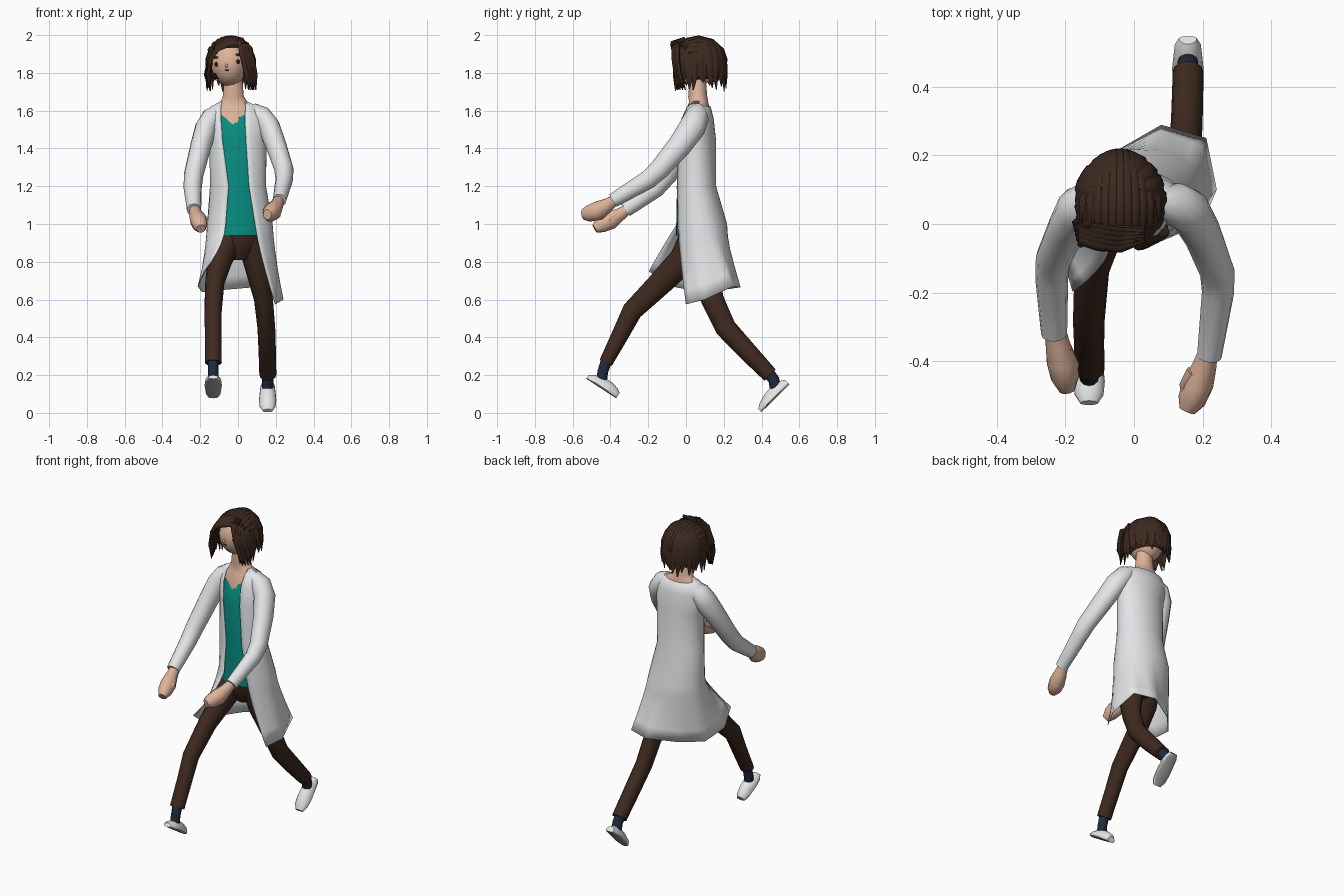
import bpy, bmesh, math, random
from mathutils import Vector

random.seed(4)
cube = bpy.data.objects.get("Cube")
if cube:
    bpy.data.objects.remove(cube, do_unlink=True)


def material(name, r, g, b):
    mat = bpy.data.materials.new(name)
    mat.use_nodes = True
    mat.diffuse_color = (r, g, b, 1)
    shader = mat.node_tree.nodes["Principled BSDF"]
    shader.inputs["Base Color"].default_value = (r, g, b, 1)
    shader.inputs["Roughness"].default_value = 0.8
    return mat


SKIN = material("skin", 0.73, 0.455, 0.325)
HAIR = material("dark brown hair", 0.046, 0.022, 0.014)
COAT = material("white coat", 0.77, 0.78, 0.8)
SHIRT = material("teal shirt", 0.002, 0.27, 0.22)
TROUSERS = material("brown trousers", 0.05, 0.023, 0.014)
SOCK = material("navy sock", 0.014, 0.024, 0.05)
SHOE = material("white shoe", 0.85, 0.85, 0.86)
SOLE = material("grey sole", 0.42, 0.42, 0.42)
DARK = material("dark eye", 0.012, 0.008, 0.007)


def finish(name, bm, *mats, sharp=50):
    bmesh.ops.recalc_face_normals(bm, faces=bm.faces)
    mesh = bpy.data.meshes.new(name)
    bm.to_mesh(mesh)
    bm.free()
    for mat in mats:
        mesh.materials.append(mat)
    mesh.shade_smooth()
    mesh.set_sharp_from_angle(angle=math.radians(sharp))
    obj = bpy.data.objects.new(name, mesh)
    bpy.context.collection.objects.link(obj)
    return obj


def loft(rings, closed=True, caps=True):
    """Skin a list of equal-length point rings."""
    bm = bmesh.new()
    rows = [[bm.verts.new(p) for p in ring] for ring in rings]
    count = len(rows[0])
    for low, high in zip(rows, rows[1:]):
        for i in range(count if closed else count - 1):
            j = (i + 1) % count
            bm.faces.new((low[i], low[j], high[j], high[i]))
    if caps:
        bm.faces.new(rows[0])
        bm.faces.new(rows[-1])
    return bm


def tube(name, mat, stations, hint=(1, 0, 0), sides=12):
    """Elliptical tube through (x, y, z, half width, half depth) stations."""
    pts = [Vector(s[:3]) for s in stations]
    rings = []
    for i, s in enumerate(stations):
        t = (pts[min(i + 1, len(pts) - 1)] - pts[max(i - 1, 0)]).normalized()
        side = Vector(hint)
        side = (side - t * side.dot(t)).normalized()
        up = t.cross(side)
        angles = [math.tau * k / sides for k in range(sides)]
        rings.append([pts[i] + side * s[3] * math.cos(a) + up * s[4] * math.sin(a) for a in angles])
    return finish(name, loft(rings), mat)


def blob(name, mat, centre, size, segments=12):
    bm = bmesh.new()
    bmesh.ops.create_uvsphere(bm, u_segments=segments, v_segments=segments // 2 + 2, radius=1)
    for v in bm.verts:
        v.co = Vector(centre) + Vector(a * b for a, b in zip(v.co, size))
    return finish(name, bm, mat)


# Torso levels: z, centre x, centre y, half width, half depth, opening right x, left x
LEVELS = [
    (1.65, -0.022, 0.067, 0.067, 0.05, -0.083, 0.036),
    (1.62, -0.015, 0.065, 0.13, 0.065, -0.09, 0.04),
    (1.56, -0.01, 0.06, 0.165, 0.085, -0.09, 0.036),
    (1.45, 0, 0.055, 0.15, 0.102, -0.083, 0.042),
    (1.2, 0, 0.052, 0.147, 0.106, -0.05, 0.058),
    (1.0, 0.01, 0.078, 0.172, 0.138, -0.065, 0.09),
]


def level(z):
    for hi, lo in zip(LEVELS, LEVELS[1:]):
        if z >= lo[0]:
            f = (z - lo[0]) / (hi[0] - lo[0])
            return [a * f + b * (1 - f) for a, b in zip(hi, lo)]
    return [z, *LEVELS[-1][1:]]


def circle(x, y, z, rx, ry, count=36):
    angles = [math.tau * k / count for k in range(count)]
    return [Vector((x + rx * math.sin(a), y - ry * math.cos(a), z)) for a in angles]


def oval(z, scale=1.0):
    _, cx, cy, rx, ry, _, _ = level(z)
    return circle(cx, cy, z, rx * scale, ry * scale)


# Open coat: body rings, then a skirt blended into a swinging hem
COLS = 28
HEM = [Vector(p) for p in (
    (-0.178, -0.197, 0.75), (-0.212, -0.08, 0.67), (-0.19, 0.08, 0.64), (-0.09, 0.19, 0.65),
    (0.08, 0.288, 0.665), (0.21, 0.25, 0.67), (0.24, 0.1, 0.6), (0.197, 0, 0.575))]
coat_rings = []
for z, cx, cy, rx, ry, right, left in LEVELS:
    start = math.asin((right - cx) / rx)
    sweep = start - math.asin((left - cx) / rx) + math.tau
    ring = []
    for k in range(COLS + 1):
        a = start - sweep * k / COLS
        ring.append(Vector((cx + rx * math.sin(a), cy - ry * math.cos(a), z)))
    coat_rings.append(ring)
for p in coat_rings[0]:
    p.z -= max(0, p.y - 0.07) * 0.5
hem = []
for k in range(COLS + 1):
    i, f = divmod(k / COLS * (len(HEM) - 1), 1)
    i = int(i)
    hem.append(HEM[i].lerp(HEM[min(i + 1, len(HEM) - 1)], f))
waist = coat_rings[-1]
for s in (0.2, 0.4, 0.6, 0.8, 1):
    ring = []
    for k, (w, h) in enumerate(zip(waist, hem)):
        # the leading right edge swings forward early and outward late
        lead = max(0, 1 - k / 5)
        p = w.lerp(h, s ** (1.25 + 0.5 * lead))
        p.y = w.y + (h.y - w.y) * s ** (1.25 - 0.3 * lead)
        p.z = w.z + (h.z - w.z) * s
        ring.append(p)
    coat_rings.append(ring)
coat = finish("coat", loft(coat_rings, closed=False, caps=False), COAT, sharp=70)
shell = coat.modifiers.new("cloth thickness", "SOLIDIFY")
shell.thickness = 0.003
shell.offset = 0

# Shirt with a V neck, and the skin under it
collar = oval(1.58, 0.94)
for p in collar:
    if p.y < 0.06:
        p.z -= 0.045 * max(0, 1 - abs(p.x + 0.03) / 0.06)
shirt_rings = [collar] + [oval(z, 0.94) for z in (1.52, 1.45, 1.2, 1.0, 0.94)]
finish("shirt", loft(shirt_rings), SHIRT)
chest_rings = [oval(z, 0.88) for z in (1.45, 1.52, 1.58)] + [oval(1.62, 0.9), oval(1.648, 0.98)]
chest_rings += [circle(-0.025, 0.062, z, r, r * 0.9) for z, r in ((1.675, 0.056), (1.78, 0.046))]
finish("neck_and_chest", loft(chest_rings), SKIN)

# Trousers
pelvis = [(0.98, 0.13, 0.11), (0.9, 0.12, 0.105), (0.85, 0.09, 0.085), (0.81, 0.05, 0.06)]
finish("pelvis", loft([circle(0.01, 0.065, *p) for p in pelvis]), TROUSERS)
tube("right_leg", TROUSERS, [
    (-0.05, 0.055, 0.93, 0.08, 0.09), (-0.094, -0.015, 0.81, 0.066, 0.076),
    (-0.123, -0.132, 0.69, 0.051, 0.065), (-0.132, -0.285, 0.54, 0.046, 0.054),
    (-0.131, -0.35, 0.41, 0.044, 0.045), (-0.131, -0.425, 0.265, 0.045, 0.036)])
tube("left_leg", TROUSERS, [
    (0.07, 0.07, 0.93, 0.08, 0.095), (0.1, 0.09, 0.78, 0.066, 0.085),
    (0.135, 0.14, 0.6, 0.05, 0.06), (0.15, 0.21, 0.45, 0.047, 0.056),
    (0.155, 0.33, 0.32, 0.046, 0.05), (0.158, 0.445, 0.2, 0.045, 0.042)])
tube("right_sock", SOCK, [(-0.131, -0.42, 0.28, 0.03, 0.03), (-0.131, -0.44, 0.22, 0.027, 0.028),
                          (-0.131, -0.45, 0.15, 0.03, 0.03)])
tube("left_sock", SOCK, [(0.157, 0.43, 0.22, 0.032, 0.032), (0.157, 0.465, 0.175, 0.03, 0.03),
                         (0.157, 0.475, 0.12, 0.03, 0.03)])


# Shoes: low rounded uppers on flat grey soles with a white rim
def shoe(name, heel, toe):
    heel, toe = Vector(heel), Vector(toe)
    side = Vector((1, 0, 0))
    up = (toe - heel).normalized().cross(side)
    rings = []
    for u, w, h in ((0, 0.026, 0.025), (0.12, 0.038, 0.04), (0.35, 0.042, 0.05),
                    (0.6, 0.046, 0.047), (0.85, 0.042, 0.033), (1, 0.026, 0.014)):
        ring = []
        for k in range(16):
            a = math.tau * k / 16
            rise = h * math.sin(a) if math.sin(a) > 0 else 0.009 * math.sin(a)
            ring.append(heel.lerp(toe, u) + side * w * math.cos(a) + up * rise)
        rings.append(ring)
    bm = loft(rings)
    bmesh.ops.recalc_face_normals(bm, faces=bm.faces)
    bottom = [f for f in bm.faces if f.normal.dot(up) < -0.6]
    bmesh.ops.inset_region(bm, faces=bottom, thickness=0.005)
    for f in bottom:
        f.material_index = 1
    finish(name, bm, SHOE, SOLE)


shoe("right_shoe", (-0.131, -0.365, 0.085), (-0.131, -0.523, 0.188))
shoe("left_shoe", (0.157, 0.542, 0.158), (0.157, 0.392, 0.01))

# Sleeves and hands
tube("right_sleeve", COAT, [
    (-0.09, 0.065, 1.6, 0.04, 0.04), (-0.135, 0.058, 1.565, 0.058, 0.064), (-0.168, 0.04, 1.51, 0.06, 0.07),
    (-0.195, -0.01, 1.42, 0.056, 0.064), (-0.235, -0.1, 1.26, 0.052, 0.054),
    (-0.24, -0.16, 1.19, 0.048, 0.05), (-0.233, -0.32, 1.075, 0.038, 0.04)])
tube("left_sleeve", COAT, [
    (0.07, 0.065, 1.605, 0.04, 0.04), (0.12, 0.058, 1.572, 0.058, 0.064), (0.163, 0.035, 1.515, 0.06, 0.07),
    (0.2, -0.03, 1.42, 0.056, 0.064), (0.243, -0.14, 1.29, 0.051, 0.054),
    (0.245, -0.2, 1.235, 0.047, 0.05), (0.22, -0.385, 1.125, 0.036, 0.038)])
tube("right_hand", SKIN, [
    (-0.23, -0.3, 1.085, 0.028, 0.028), (-0.222, -0.35, 1.05, 0.036, 0.036),
    (-0.21, -0.4, 1.02, 0.045, 0.051), (-0.201, -0.45, 0.995, 0.041, 0.044),
    (-0.196, -0.483, 0.975, 0.025, 0.025)], sides=10)
tube("left_hand", SKIN, [
    (0.217, -0.37, 1.13, 0.028, 0.028), (0.205, -0.415, 1.1, 0.036, 0.038),
    (0.188, -0.465, 1.07, 0.045, 0.053), (0.168, -0.515, 1.055, 0.041, 0.045),
    (0.155, -0.545, 1.05, 0.024, 0.028)], sides=10)
for name, x, y, z in (("right_thumb", -0.2, -0.37, 1.05), ("left_thumb", 0.172, -0.43, 1.1)):
    inward = -math.copysign(0.022, x)
    tube(name, SKIN, [(x, y, z, 0.02, 0.02), (x + inward, y - 0.04, z - 0.025, 0.018, 0.018),
                      (x + inward, y - 0.08, z - 0.06, 0.01, 0.01)], sides=8)

# Head with a narrowed jaw
HX, HY, HZ, RX, RY, RZ = -0.045, 0.055, 1.85, 0.102, 0.11, 0.122
head = blob("head", SKIN, (HX, HY, HZ), (RX, RY, RZ), 24)
for v in head.data.vertices:
    drop = max(0, (HZ - v.co.z) / RZ)
    v.co.x = HX + (v.co.x - HX) * (1 - 0.1 * drop)


def on_face(x, z):
    return (x, HY - RY * math.sqrt(1 - ((x - HX) / RX) ** 2 - ((z - HZ) / RZ) ** 2), z)


for side, x, z in (("right", -0.114, 1.845), ("left", 0, 1.86)):
    blob(side + "_eye", DARK, on_face(x, z), (0.011, 0.004, 0.012))
    blob(side + "_eyebrow", HAIR, on_face(x, z + 0.036), (0.024, 0.006, 0.006))
blob("nose", SKIN, on_face(-0.062, 1.838), (0.008, 0.01, 0.009))
for i in (-1, 0, 1):
    blob(f"smile_{i + 2}", DARK, on_face(-0.058 + i * 0.007, 1.812 + abs(i) * 0.003), (0.005, 0.003, 0.0025), 8)

# Hair cap, open over the face
CX, CY, CZ, AX, AY, AZ = -0.04, 0.067, 1.857, 0.126, 0.143, 0.13
cap = bmesh.new()
bmesh.ops.create_uvsphere(cap, u_segments=32, v_segments=20, radius=0.97)
for v in cap.verts:
    v.co = (CX + v.co.x * AX, CY + v.co.y * AY, CZ + v.co.z * AZ)
gone = []
for f in cap.faces:
    c = f.calc_center_median()
    if c.z < 1.77 or (c.z < 1.935 and c.y < -0.01 and c.x < 0.05):
        gone.append(f)
bmesh.ops.delete(cap, geom=gone, context="FACES")
finish("hair_cap", cap, HAIR)

# Strands combed over the crown from front to back
for i in range(11):
    s = -0.85 + 1.7 * i / 10
    c = math.sqrt(1 - s * s)
    stations = []
    for degrees, width in ((-45, 0.008), (-25, 0.014), (0, 0.017), (30, 0.017), (60, 0.016), (85, 0.013), (110, 0.003)):
        t = math.radians(degrees)
        pinch = s * (1 - 0.2 * max(0, t))
        lift = 1.02 if degrees < 100 else 0.97
        stations.append((CX + AX * pinch * lift, CY + AY * c * math.sin(t) * lift,
                         CZ + AZ * c * math.cos(t) * lift, width, 0.01))
    tube(f"crown_strand_{i}", HAIR, stations, (c, 0, -s), sides=6)

# Locks falling from the crown, ragged at the tips
LOCKS = 27
for i in range(LOCKS):
    a = 0.75 + (math.tau - 1.75) * i / (LOCKS - 1)
    out = Vector((AX * math.sin(a), -AY * math.cos(a), 0))
    tip = random.uniform(1.7, 1.76)
    grow = random.uniform(0.96, 1.02)
    lean = Vector((math.cos(a), math.sin(a), 0)) * random.uniform(-0.02, 0.02)
    stations = []
    for polar, width in ((0.5, 0.012), (0.7, 0.019), (1.0, 0.023), (1.45, 0.024)):
        p = Vector((CX, CY, CZ + AZ * math.cos(polar) * 0.97)) + out * math.sin(polar) * grow
        stations.append((*p, width, 0.01))
    for z, width, f in ((1.79, 0.02, 0.5), (tip, 0.003, 1)):
        stations.append((CX + out.x * grow + lean.x * f, CY + out.y * grow + lean.y * f, z, width, width / 2))
    tube(f"hair_lock_{i}", HAIR, stations, (math.cos(a), math.sin(a), 0), sides=6)

# Fringe swept to both sides of the parting
for i in range(5):
    d = 0.014 * i
    tube(f"right_fringe_{i}", HAIR, [
        (0.03, -0.045 + d / 2, 1.96 + d / 3, 0.01, 0.01), (-0.04, -0.072 + d, 1.957 + d / 3, 0.017, 0.011),
        (-0.108, -0.065 + d, 1.93 + d / 3, 0.019, 0.012), (-0.15, -0.05 + d, 1.865, 0.017, 0.012),
        (-0.155 - d / 4, -0.055 + d, 1.79, 0.015, 0.012), (-0.147 - d / 4, -0.055 + d, 1.705 + d / 2, 0.003, 0.003)],
        (0, 0.4, 1), sides=6)
for i in range(4):
    d = 0.014 * i
    tube(f"left_fringe_{i}", HAIR, [
        (0, -0.045, 1.97, 0.01, 0.01), (0.016 + d, -0.066 + d / 2, 1.935, 0.016, 0.01),
        (0.032 + d, -0.064 + d / 2, 1.86, 0.018, 0.01), (0.048 + d, -0.052 + d / 2, 1.79, 0.015, 0.01),
        (0.065 + d * 0.7, -0.045 + d, 1.71, 0.003, 0.003)], (1, 0.4, 0), sides=6)
